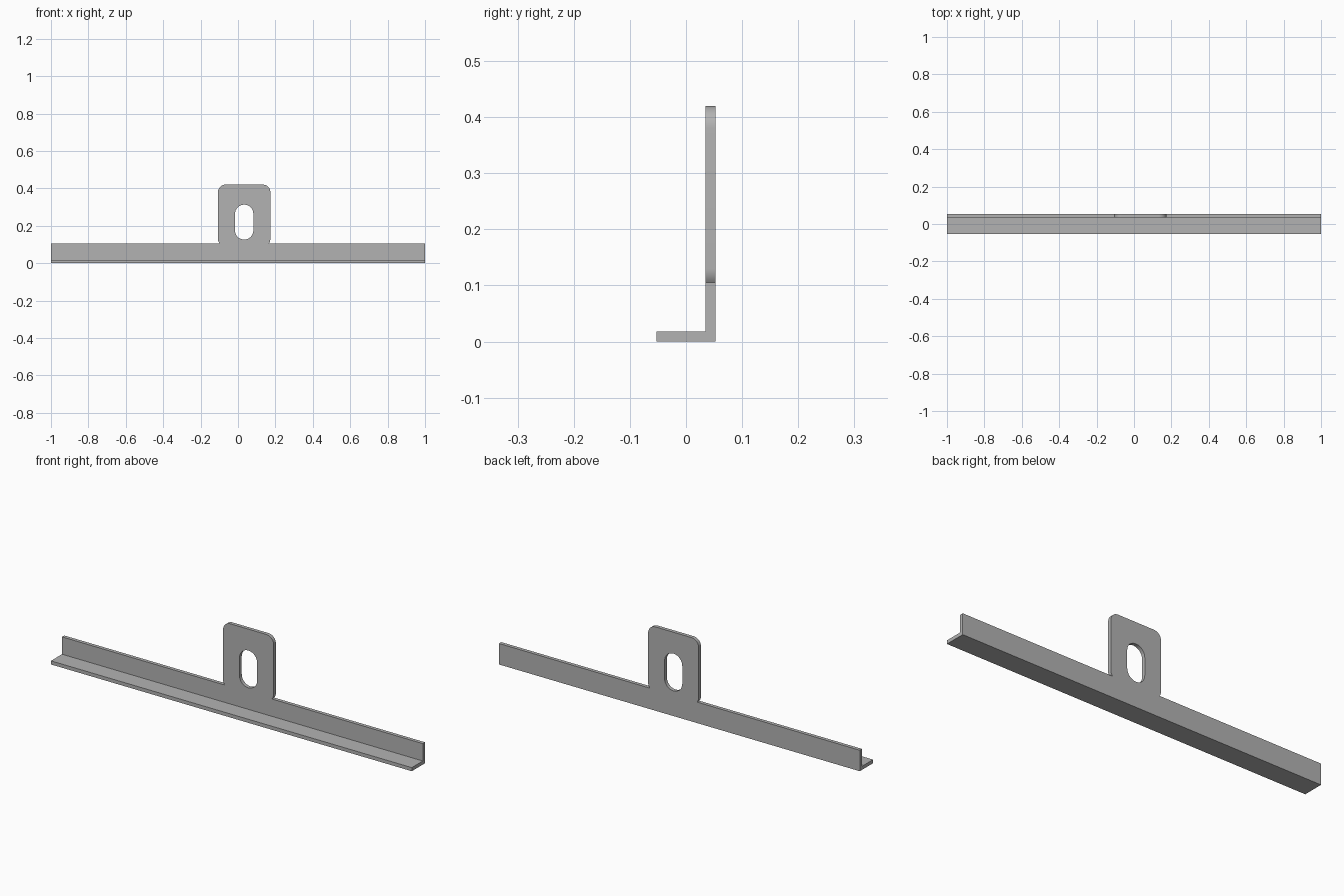
import bpy
import bmesh
from math import asin, cos, degrees, radians, sin

cube = bpy.data.objects.get("Cube")
if cube:
    bpy.data.objects.remove(cube, do_unlink=True)

THICK = 0.018      # sheet thickness
BACK = 0.0525      # half the depth
BAR_TOP = 0.105    # height of the long upright strip

steel = bpy.data.materials.new("plain grey steel")
steel.use_nodes = True
GREY = (0.45, 0.45, 0.45, 1)
steel.diffuse_color = GREY
steel.node_tree.nodes["Principled BSDF"].inputs["Base Color"].default_value = GREY


def arc(cx, cz, r, start, end, steps=10):
    """Points along an arc in the XZ plane, angles in degrees."""
    angles = [radians(start + (end - start) * i / steps) for i in range(steps + 1)]
    return [(cx + r * cos(a), cz + r * sin(a)) for a in angles]


def extruded(name, loops, y_front, y_back):
    """Fill XZ outlines (later loops are holes) and extrude them along Y."""
    bm = bmesh.new()
    edges = []
    for loop in loops:
        verts = [bm.verts.new((x, y_front, z)) for x, z in loop]
        edges += [bm.edges.new((v, verts[i - 1])) for i, v in enumerate(verts)]
    bmesh.ops.triangle_fill(bm, edges=edges, use_beauty=True)
    extrusion = bmesh.ops.extrude_face_region(bm, geom=bm.faces[:], use_keep_orig=True)
    moved = [g for g in extrusion["geom"] if isinstance(g, bmesh.types.BMVert)]
    bmesh.ops.translate(bm, verts=moved, vec=(0, y_back - y_front, 0))
    bmesh.ops.recalc_face_normals(bm, faces=bm.faces[:])
    mesh = bpy.data.meshes.new(name)
    bm.to_mesh(mesh)
    bm.free()
    mesh.materials.append(steel)
    obj = bpy.data.objects.new(name, mesh)
    bpy.context.collection.objects.link(obj)
    bpy.ops.object.select_all(action="DESELECT")
    obj.select_set(True)
    bpy.context.view_layer.objects.active = obj
    bpy.ops.object.shade_smooth_by_angle(angle=radians(30))
    return obj


# Upright plate: long strip with a rounded tab, slightly off centre
left, right, top, r = -0.107, 0.173, 0.42, 0.04
low = BAR_TOP + 0.025                       # centre of the lower tab corners
dip = degrees(asin((low - BAR_TOP) / r))    # lower corners sink into the strip
outline = [(-1, 0), (1, 0), (1, BAR_TOP)]
outline += arc(right - r, low, r, -dip, 0, 6)
outline += arc(right - r, top - r, r, 0, 90)
outline += arc(left + r, top - r, r, 90, 180)
outline += arc(left + r, low, r, 180, 180 + dip, 6)
outline += [(-1, BAR_TOP)]

# Slotted hole in the tab
mid, slot_r = (left + right) / 2, 0.049
slot = arc(mid, 0.264, slot_r, 0, 180, 16) + arc(mid, 0.175, slot_r, 180, 360, 16)
extruded("upright_plate", [outline, slot], BACK - THICK, BACK)

# Flange along the bottom, in front of the plate
extruded("bottom_flange", [[(-1, 0), (1, 0), (1, THICK), (-1, THICK)]], -BACK, BACK - THICK)
